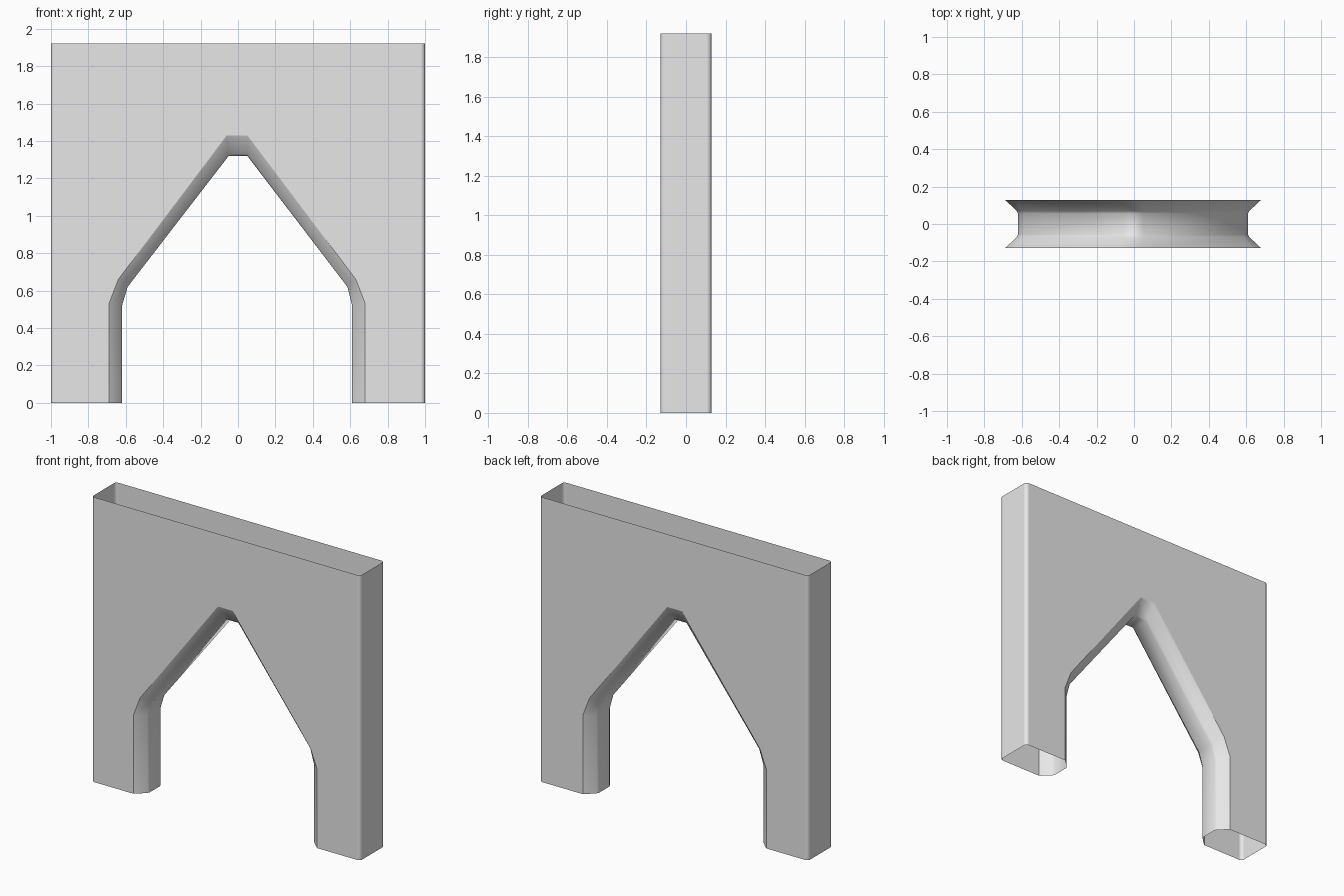
import bpy, bmesh, math
from mathutils import Vector

HEIGHT, HALF_DEPTH, RADIUS = 1.92, 0.128, 0.02

cube = bpy.data.objects.get("Cube")
if cube:
    bpy.data.objects.remove(cube)

stone = bpy.data.materials.new("pale_grey")
stone.use_nodes = True
grey = (0.8, 0.8, 0.8, 1)
stone.diffuse_color = grey
stone.node_tree.nodes["Principled BSDF"].inputs["Base Color"].default_value = grey

# Arch outlines: on the wall face, and at the narrow throat
rim = [(-0.69, 0), (-0.69, 0.53), (-0.64, 0.66), (-0.06, 1.43),
       (0.05, 1.43), (0.63, 0.66), (0.68, 0.53), (0.68, 0)]
throat = [(-0.62, 0), (-0.62, 0.52), (-0.59, 0.62), (-0.05, 1.32),
          (0.05, 1.32), (0.585, 0.62), (0.61, 0.52), (0.61, 0)]


def finish(name, bm, centre, outward):
    """Turn every face away from or towards the centre and make the object."""
    for f in bm.faces:
        f.normal_update()
        away = f.normal.dot(f.calc_center_median() - Vector(centre)) > 0
        if away != outward:
            f.normal_flip()
    mesh = bpy.data.meshes.new(name)
    bm.to_mesh(mesh)
    bm.free()
    mesh.materials.append(stone)
    obj = bpy.data.objects.new(name, mesh)
    bpy.context.collection.objects.link(obj)


def strip(bm, rows, smooth):
    """Join neighbouring rows of vertices with quads."""
    for a, b in zip(rows, rows[1:]):
        for i in range(len(a) - 1):
            bm.faces.new((a[i], a[i + 1], b[i + 1], b[i])).smooth = smooth


# Front and back panels with the arch opening
bm = bmesh.new()
edge = 1 - RADIUS
outline = rim + [(edge, 0), (edge, HEIGHT), (-edge, HEIGHT), (-edge, 0)]
for y in (-HALF_DEPTH, HALF_DEPTH):
    bm.faces.new([bm.verts.new((x, y, z)) for x, z in outline])
finish("wall_panels", bm, (0, 0, 1), True)

# End walls and rounded upright corners, open above and below
bm = bmesh.new()
for sx in (-1, 1):
    for sy in (-1, 1):
        rows = []
        for k in range(4):
            a = math.radians(30 * k)
            x = sx * (edge + RADIUS * math.cos(a))
            y = sy * (HALF_DEPTH - RADIUS + RADIUS * math.sin(a))
            rows.append([bm.verts.new((x, y, z)) for z in (0, HEIGHT)])
        strip(bm, rows, True)
    ends = [[bm.verts.new((sx, sy * (HALF_DEPTH - RADIUS), z)) for z in (0, HEIGHT)]
            for sy in (-1, 1)]
    strip(bm, ends, False)
finish("end_walls", bm, (0, 0, 1), True)

# Chamfered lining of the arch, with eased edges
bm = bmesh.new()
section = [(0, HALF_DEPTH), (0.12, 0.122), (0.9, 0.07), (1, 0.056)]
section = [(t, -y) for t, y in section] + section[::-1]
rows = []
for t, y in section:
    rows.append([bm.verts.new((p[0] + (q[0] - p[0]) * t, y, p[1] + (q[1] - p[1]) * t))
                 for p, q in zip(rim, throat)])
strip(bm, rows, True)
finish("arch_lining", bm, (0, 0, 0.7), False)
